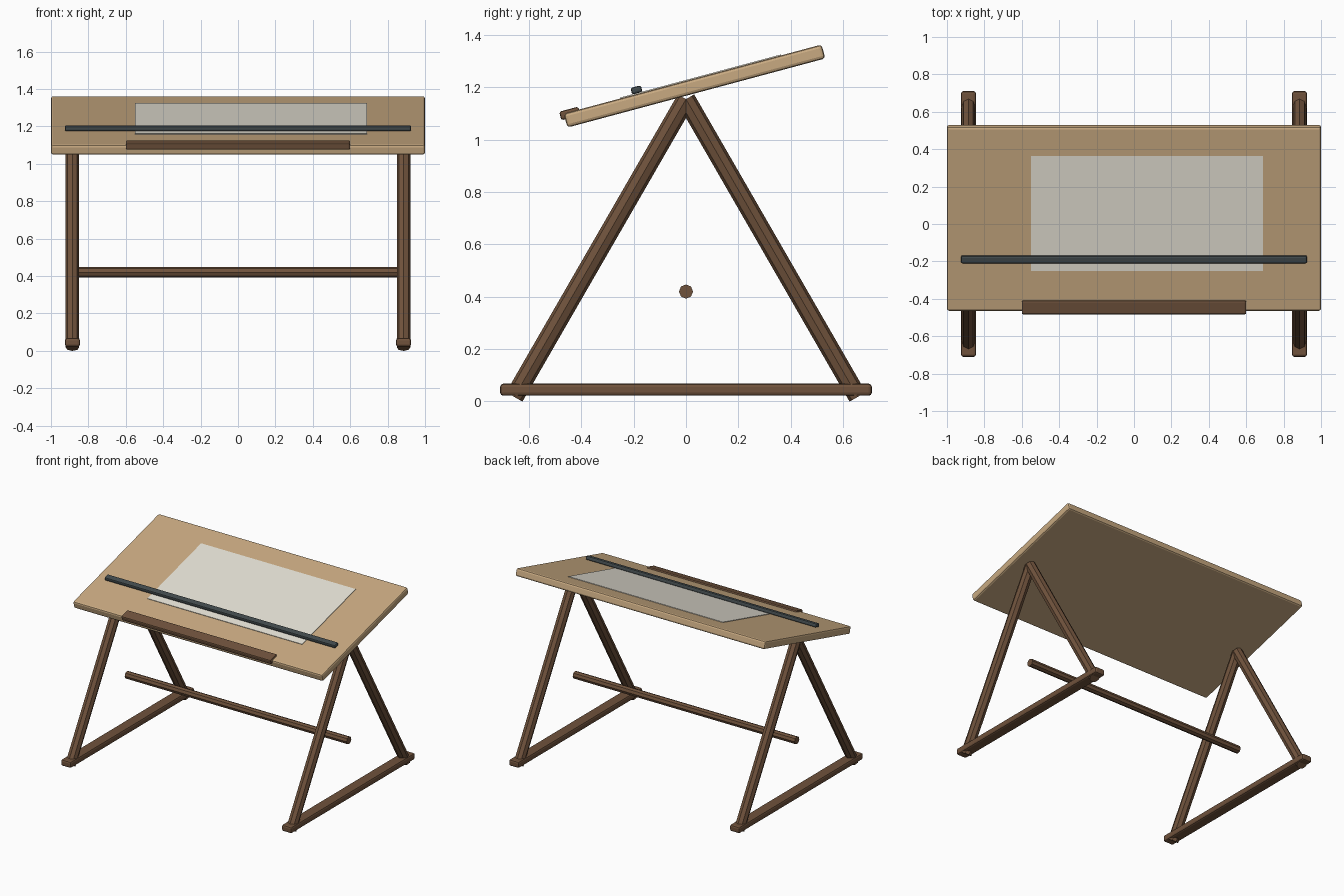
import bpy
from math import radians, sin, cos
from mathutils import Vector

if "Cube" in bpy.data.objects:
    bpy.data.objects.remove(bpy.data.objects["Cube"])

TILT = radians(15)
CENTRE = Vector((0, 0.0325, 1.205))   # middle of the tilted board


def material(name, r, g, b):
    m = bpy.data.materials.new(name)
    m.diffuse_color = (r, g, b, 1)
    m.use_nodes = True
    m.node_tree.nodes["Principled BSDF"].inputs["Base Color"].default_value = m.diffuse_color
    return m


BOARD = material("light_wood", 0.58, 0.40, 0.22)
WOOD = material("dark_wood", 0.16, 0.085, 0.045)
PAPER = material("paper", 0.78, 0.75, 0.66)
METAL = material("dark_metal", 0.055, 0.07, 0.075)


def box(name, loc, size, mat, bevel=0, tilt=0.0, segments=2):
    bpy.ops.mesh.primitive_cube_add(size=1, location=loc)
    o = bpy.context.object
    o.name = name
    o.scale = size
    bpy.ops.object.transform_apply(location=False, rotation=False, scale=True)
    o.rotation_euler.x = tilt
    o.data.materials.append(mat)
    if bevel:
        b = o.modifiers.new("bevel", 'BEVEL')
        b.width = bevel
        b.segments = segments
    return o


def on_board(x, u, n):
    """Point at u along the slope and n above the middle of the board."""
    return CENTRE + Vector((x, u * cos(TILT) - n * sin(TILT), u * sin(TILT) + n * cos(TILT)))


def pole(name, a, b, radius):
    a, b = Vector(a), Vector(b)
    bpy.ops.mesh.primitive_cylinder_add(vertices=8, radius=radius, depth=(b - a).length,
                                        location=(a + b) / 2)
    o = bpy.context.object
    o.name = name
    o.rotation_mode = 'QUATERNION'
    d = b - a
    o.rotation_quaternion = Vector((0, 0, 1)).rotation_difference(d)
    o.data.materials.append(WOOD)
    return o


# tilted drawing surface and what lies on it
box("drawing_board", CENTRE, (2, 1.02, 0.055), BOARD, 0.012, TILT)
box("paper_sheet", on_board(0.07, 0.032, 0.0285), (1.24, 0.637, 0.005), PAPER, 0, TILT)
box("straight_edge", on_board(0, -0.218, 0.043), (1.85, 0.041, 0.026), METAL, 0.008, TILT)
box("pencil_ledge", on_board(0, -0.487, 0.022), (1.2, 0.076, 0.034), WOOD, 0.008, TILT)

# A-frame trestles
for side, x in (("left", -0.885), ("right", 0.885)):
    for end, s in (("front", -1), ("back", 1)):
        pole(f"{end}_leg_{side}", (x, s * 0.656, 0.0175), (x, 0, 1.155), 0.036)
    box(f"foot_bar_{side}", (x, 0, 0.045), (0.08, 1.42, 0.046), WOOD, 0.012)

# cross bar between the trestles
pole("stretcher", (-0.89, 0, 0.42), (0.89, 0, 0.42), 0.027)
